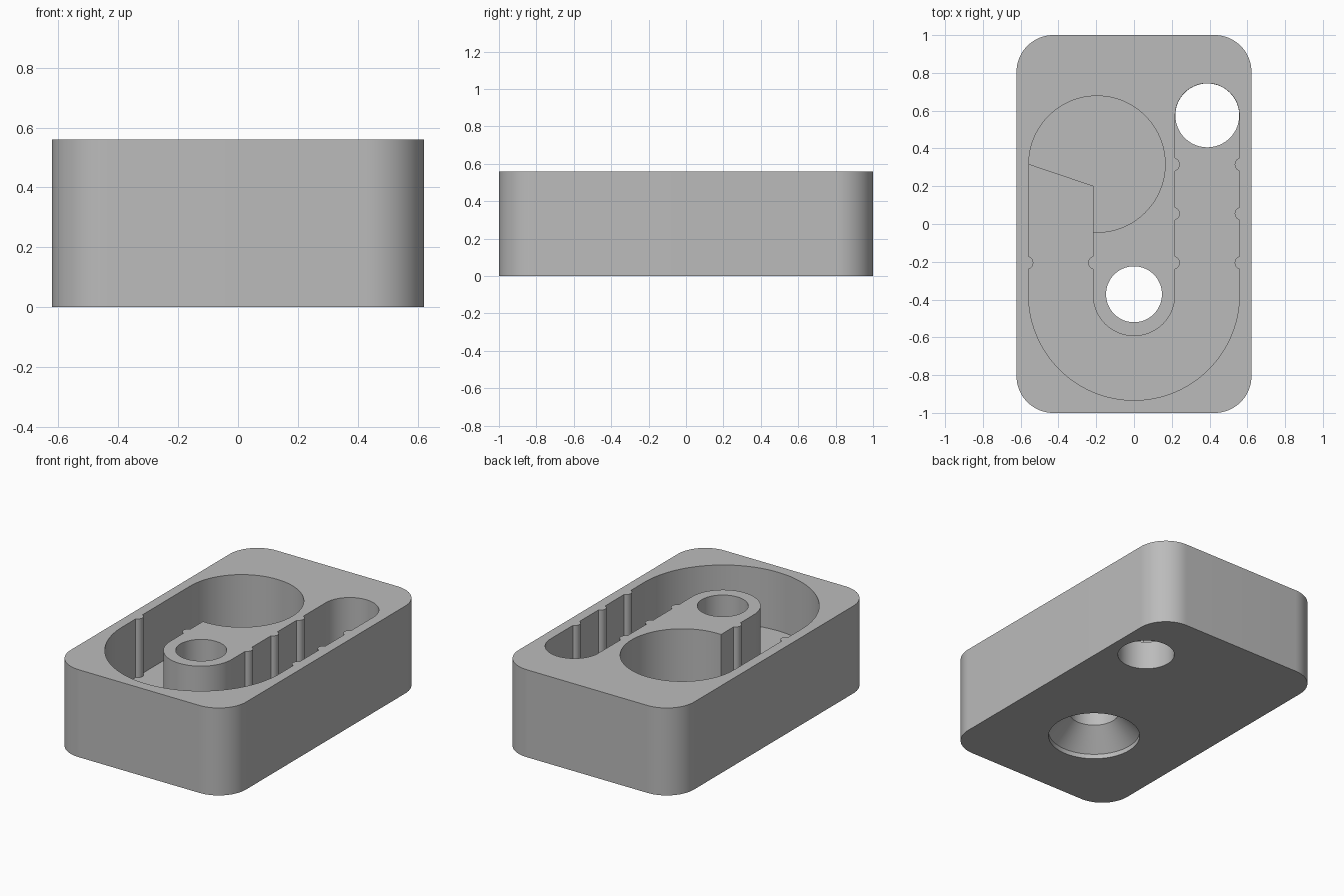
import bpy, bmesh, math

if "Cube" in bpy.data.objects:
    bpy.data.objects.remove(bpy.data.objects["Cube"])

TOP, FLOOR, CELL_FLOOR = 0.56, 0.185, 0.215
RIBS = (-0.205, 0.055, 0.315)


def arc(cx, cy, r, a0, a1, n):
    """Points along an arc, angles in degrees."""
    return [(cx + r * math.cos(math.radians(a0 + (a1 - a0) * i / n)),
             cy + r * math.sin(math.radians(a0 + (a1 - a0) * i / n))) for i in range(n + 1)]


def circle(cx, cy, r, n=96):
    return arc(cx, cy, r, 0, 360, n)[:-1]


def ribbed_wall(x, y0, y1, side, ribs):
    """Straight wall from y0 to y1 with rounded ribs that stick out toward side."""
    r, sunk = 0.035, 0.01
    a = math.degrees(math.acos(sunk / r))
    pts = [(x, y0)]
    up = y1 > y0
    for y in (sorted(ribs) if up else sorted(ribs, reverse=True)):
        bump = arc(0, 0, r, -a, a, 10)
        if not up:
            bump.reverse()
        pts += [(x + side * (px - sunk), y + py) for px, py in bump]
    return pts + [(x, y1)]


def loft(name, layers):
    """Solid through a stack of (outline, z) layers with equal point counts."""
    bm = bmesh.new()
    rings = [[bm.verts.new((x, y, z)) for x, y in pts] for pts, z in layers]
    n = len(rings[0])
    for lo, hi in zip(rings, rings[1:]):
        for i in range(n):
            j = (i + 1) % n
            bm.faces.new((lo[i], lo[j], hi[j], hi[i]))
    bm.faces.new(rings[0][::-1])
    bm.faces.new(rings[-1])
    bmesh.ops.recalc_face_normals(bm, faces=bm.faces)
    me = bpy.data.meshes.new(name)
    bm.to_mesh(me)
    bm.free()
    ob = bpy.data.objects.new(name, me)
    bpy.context.collection.objects.link(ob)
    return ob


# Housing block with rounded vertical corners
w, d, r = 0.622, 1.0, 0.195
outline = []
for sx, sy, a in ((1, 1, 0), (-1, 1, 90), (-1, -1, 180), (1, -1, 270)):
    outline += arc(sx * (w - r), sy * (d - r), r, a, a + 90, 20)
housing = loft("housing", [(outline, 0), (outline, TOP)])

# Hook-shaped channel around the central boss
ro, ri, by = 0.558, 0.218, -0.375
mid, half = (ro + ri) / 2, (ro - ri) / 2
channel = arc(0, by, ro, 180, 360, 72)[:-1]
channel += ribbed_wall(ro, by, 0.575, -1, RIBS)
channel += arc(mid, 0.575, half, 0, 180, 40)[1:-1]
channel += ribbed_wall(ri, 0.575, by, 1, RIBS)
channel += arc(0, by, ri, 0, -180, 48)[1:-1]
channel += ribbed_wall(-ri, by, 0.2, -1, RIBS[:1])
channel += ribbed_wall(-ro, 0.315, by, 1, RIBS[:1])[:-1]

cutters = [
    loft("channel_cutter", [(channel, FLOOR), (channel, TOP + 0.1)]),
    # Round pocket
    loft("pocket_cutter", [(circle(-0.196, 0.317, 0.361), CELL_FLOOR),
                           (circle(-0.196, 0.317, 0.361), TOP + 0.2)]),
    # Through hole at the channel end
    loft("outlet_cutter", [(circle(mid, 0.575, half - 0.001), -0.1),
                           (circle(mid, 0.575, half - 0.001), FLOOR + 0.05)]),
    # Countersunk screw hole through the boss
    loft("screw_cutter", [(circle(0, by + 0.003, q), z) for q, z in
                          ((0.273, -0.1), (0.273, 0.03), (0.148, 0.16), (0.148, TOP + 0.15))]),
]
for c in cutters:
    c.hide_render = True
    c.hide_set(True)
    m = housing.modifiers.new(c.name, 'BOOLEAN')
    m.operation, m.solver, m.object = 'DIFFERENCE', 'EXACT', c

# Bake the cuts and drop the cutters
bpy.context.view_layer.objects.active = housing
housing.select_set(True)
for m in list(housing.modifiers):
    bpy.ops.object.modifier_apply(modifier=m.name)
for c in cutters:
    bpy.data.objects.remove(c)

# Single grey plastic
grey = bpy.data.materials.new("grey_plastic")
grey.diffuse_color = (0.5, 0.5, 0.5, 1)
grey.use_nodes = True
grey.node_tree.nodes["Principled BSDF"].inputs["Base Color"].default_value = grey.diffuse_color
housing.data.materials.clear()
housing.data.materials.append(grey)
bpy.ops.object.shade_smooth_by_angle(angle=math.radians(30))
